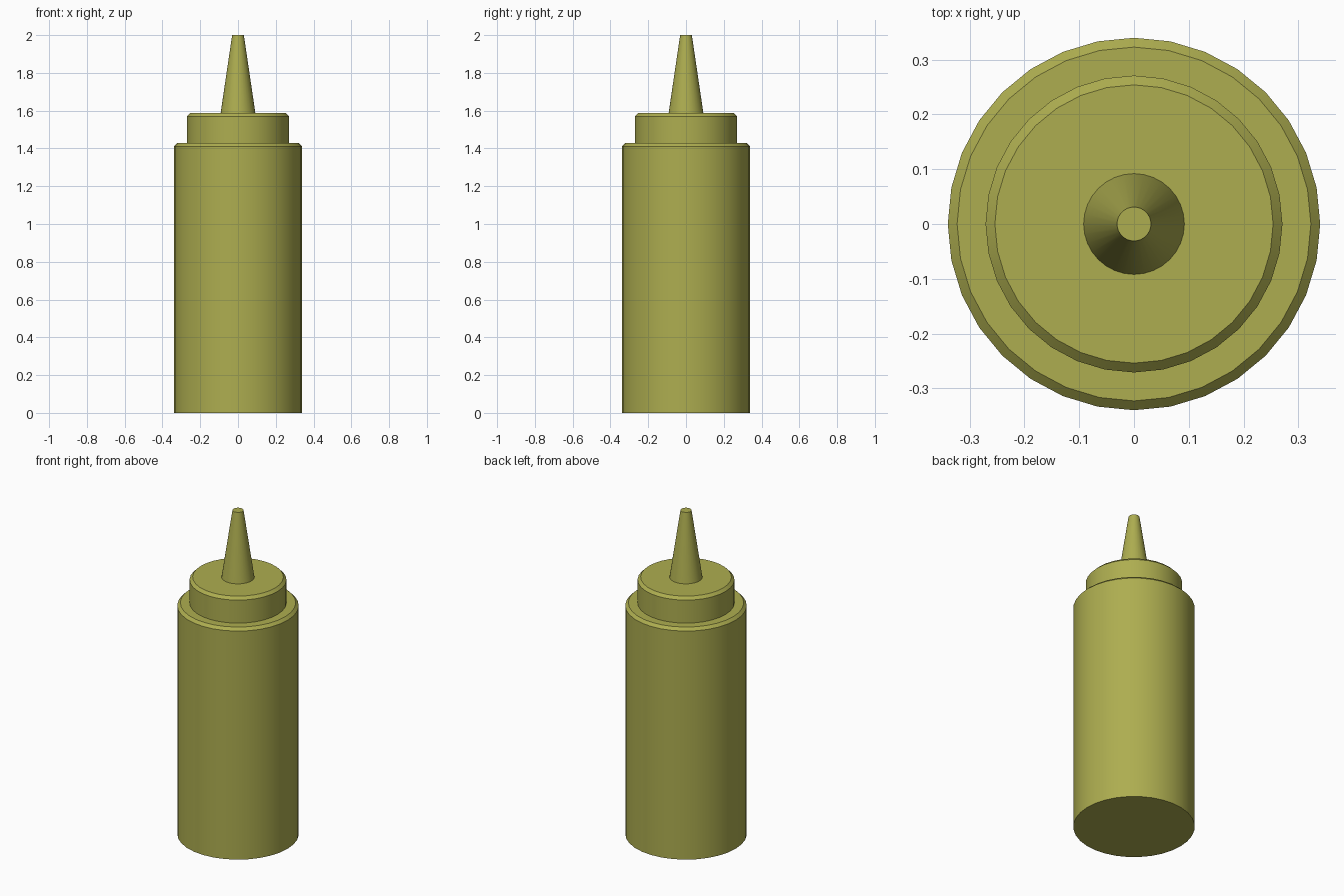
import bpy, bmesh, math

if "Cube" in bpy.data.objects:
    bpy.data.objects.remove(bpy.data.objects["Cube"])

SIDES = 32

mat = bpy.data.materials.new("olive_plastic")
mat.diffuse_color = (0.42, 0.42, 0.08, 1)
mat.use_nodes = True
mat.node_tree.nodes["Principled BSDF"].inputs["Base Color"].default_value = mat.diffuse_color


def turned_part(name, profile):
    """Closed solid of revolution from (radius, height) points, bottom to top."""
    bm = bmesh.new()
    rings = []
    for r, z in profile:
        rings.append([bm.verts.new((r * math.sin(2 * math.pi * i / SIDES),
                                    -r * math.cos(2 * math.pi * i / SIDES), z))
                      for i in range(SIDES)])
    for low, high in zip(rings, rings[1:]):
        for i in range(SIDES):
            j = (i + 1) % SIDES
            bm.faces.new((low[i], low[j], high[j], high[i]))
    bm.faces.new(rings[0][::-1])
    bm.faces.new(rings[-1])
    mesh = bpy.data.meshes.new(name)
    bm.to_mesh(mesh)
    bm.free()
    mesh.materials.append(mat)
    ob = bpy.data.objects.new(name, mesh)
    bpy.context.collection.objects.link(ob)
    bpy.ops.object.select_all(action='DESELECT')
    ob.select_set(True)
    bpy.context.view_layer.objects.active = ob
    bpy.ops.object.shade_smooth_by_angle(angle=math.radians(30))
    return ob


# Bottle body with a chamfered shoulder
turned_part("bottle_body", [(0.34, 0), (0.34, 1.411), (0.323, 1.428)])

# Screw cap with a chamfered rim
turned_part("cap", [(0.271, 1.428), (0.271, 1.57), (0.254, 1.587)])

# Tapered nozzle
turned_part("nozzle", [(0.092, 1.587), (0.031, 2.0)])
